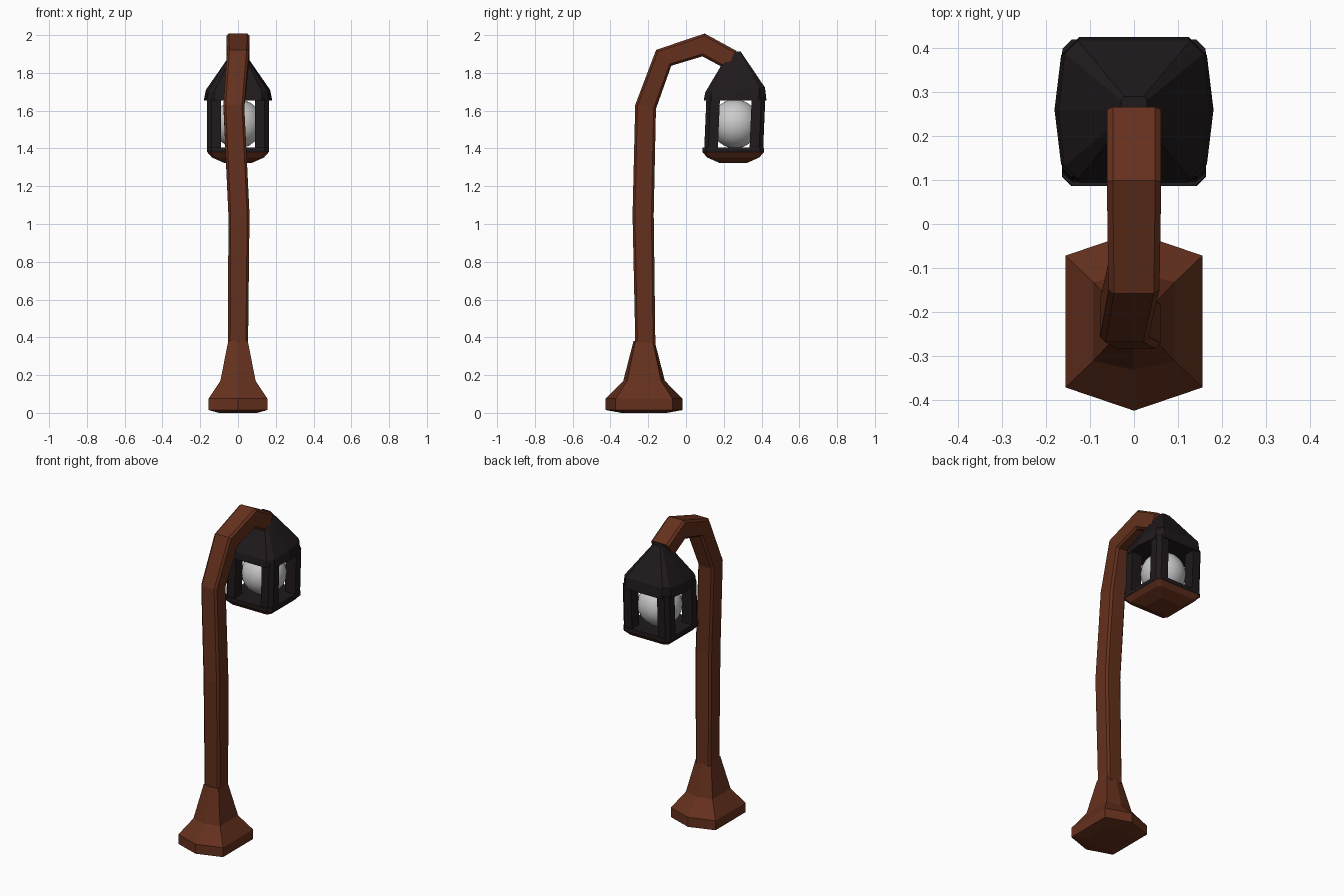
import bpy, bmesh
from math import cos
from mathutils import Vector

if "Cube" in bpy.data.objects:
    bpy.data.objects.remove(bpy.data.objects["Cube"])


def material(name, rgb):
    m = bpy.data.materials.new(name)
    m.diffuse_color = (*rgb, 1)
    m.use_nodes = True
    m.node_tree.nodes["Principled BSDF"].inputs["Base Color"].default_value = m.diffuse_color
    return m


BROWN = material("brown_wood", (0.13, 0.03, 0.012))
BLACK = material("black_metal", (0.014, 0.010, 0.011))


def loft(name, rings, mat):
    """Skin equal-length rings of points and cap both ends."""
    bm = bmesh.new()
    vs = [[bm.verts.new(p) for p in r] for r in rings]
    n = len(vs[0])
    for a, b in zip(vs, vs[1:]):
        for i in range(n):
            j = (i + 1) % n
            bm.faces.new((a[i], a[j], b[j], b[i]))
    bm.faces.new(vs[0][::-1])
    bm.faces.new(vs[-1])
    bmesh.ops.recalc_face_normals(bm, faces=bm.faces)
    me = bpy.data.meshes.new(name)
    bm.to_mesh(me)
    bm.free()
    me.materials.append(mat)
    ob = bpy.data.objects.new(name, me)
    bpy.context.collection.objects.link(ob)
    return ob


def octagon(h, c):
    """Square of half size h with corners chamfered by c."""
    k = h - c
    return [(k, -h), (h, -k), (h, k), (k, h), (-k, h), (-h, k), (-h, -k), (-k, -h)]


# Flared six-sided foot: z, half width, side corner depth, tip depth
foot = [(0, .10, .09, .12), (.015, .156, .15, .203), (.075, .156, .15, .203),
        (.17, .093, .09, .11), (.38, .052, .046, .056)]
loft("foot", [[(x, y - .222, z) for x, y in
               [(0, -t), (w, -d), (w, d), (0, t), (-w, d), (-w, -d)]]
              for z, w, d, t in foot], BROWN)

# Post and bent arm: chamfered square swept along a mitred path, with half width
path = [(0, -.215, .35, .053), (.005, -.227, 1.05, .056), (-.022, -.214, 1.62, .055),
        (0, -.118, 1.88, .058), (0, .093, 1.948, .062), (0, .240, 1.868, .062)]
pts = [Vector(p[:3]) for p in path]
rings = []
for i, p in enumerate(pts):
    t_in = (p - pts[max(i - 1, 0)]).normalized() if i else (pts[1] - p).normalized()
    t_out = (pts[i + 1] - p).normalized() if i < len(pts) - 1 else t_in
    t = (t_in + t_out).normalized()
    side = Vector((1, 0, 0))
    up = t.cross(side).normalized()
    stretch = (1 / max(t.dot(t_in), .5)) * (.9 if i > 2 else 1)
    w = path[i][3]
    rings.append([p + side * u + up * (v * stretch) for u, v in octagon(w, w * .22)])
loft("post_and_arm", rings, BROWN)

# Lantern roof: chamfered pyramid with bulged sides, rising slightly to the back
CY = .26


def roof_ring(z, h, c, bulge, tilt):
    k = h - c
    pr = [(k, -h), (h, -k), (h + bulge, 0), (h, k), (k, h),
          (-k, h), (-h, k), (-h - bulge, 0), (-h, -k), (-k, -h)]
    return [(x, y + CY, z + tilt * y) for x, y in pr]


loft("lantern_roof", [roof_ring(1.655, .166, .042, .015, 0),
                      roof_ring(1.71, .158, .030, .012, .08),
                      roof_ring(1.912, .03, .008, 0, 0)], BLACK)

# Four corner uprights, leaning slightly outward to the back
for sx, side_name in ((-1, "left"), (1, "right")):
    for sy, end_name in ((-1, "front"), (1, "back")):
        up = []
        for z, dy in ((1.385, -.008), (1.67, .004)):
            up.append([(sx * (.127 + .036 * a), CY + dy + sy * (.120 + .036 * b), z)
                       for a, b in [(-1, -1), (1, -1), (1, .4), (.4, 1), (-1, 1)]])
        loft(f"upright_{end_name}_{side_name}", up, BLACK)

# Lantern floor rim and brown tapered underside


def floor_ring(z, h, c):
    return [(x, y + CY - .01, z) for x, y in octagon(h, c)]


loft("lantern_floor", [floor_ring(1.38, .164, .022), floor_ring(1.405, .163, .022)], BLACK)
loft("lantern_underside", [floor_ring(1.323, .072, .012), floor_ring(1.352, .138, .02),
                           floor_ring(1.382, .164, .022)], BROWN)

# Grey bulb
bpy.ops.mesh.primitive_ico_sphere_add(subdivisions=3, radius=.13, location=(0, CY, 1.53))
bulb = bpy.context.object
bulb.name = "bulb"
bpy.ops.object.shade_smooth()
